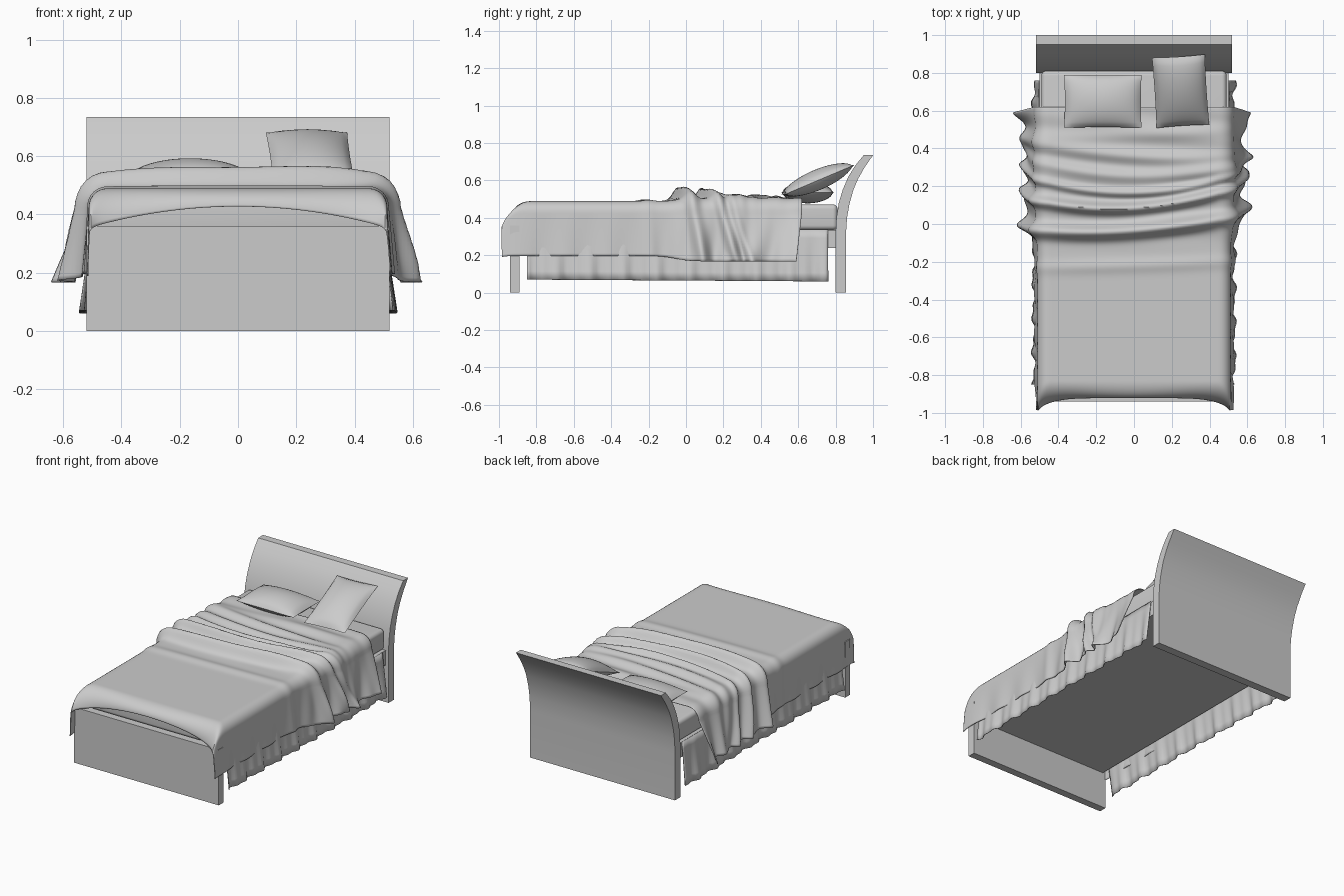
import bpy, bmesh, math
from mathutils import Matrix
from math import sin, cos, pi, exp

if "Cube" in bpy.data.objects:
    bpy.data.objects.remove(bpy.data.objects["Cube"])


def finish(name, bm, angle=40):
    bmesh.ops.recalc_face_normals(bm, faces=bm.faces)
    me = bpy.data.meshes.new(name)
    bm.to_mesh(me)
    bm.free()
    me.polygons.foreach_set("use_smooth", [True] * len(me.polygons))
    me.set_sharp_from_angle(angle=math.radians(angle))
    ob = bpy.data.objects.new(name, me)
    bpy.context.collection.objects.link(ob)
    return ob


def box(name, x, y, z, bevel=0):
    """x, y, z are (min, max) pairs."""
    bm = bmesh.new()
    bmesh.ops.create_cube(bm, size=1)
    for v in bm.verts:
        v.co = [(p[0] + p[1]) / 2 + c * (p[1] - p[0]) for c, p in zip(v.co, (x, y, z))]
    if bevel:
        bmesh.ops.bevel(bm, geom=bm.edges[:], offset=bevel, segments=5, profile=0.5, affect='EDGES')
    return finish(name, bm)


def sheet(name, nu, nv, fn, thick=0.004):
    """Grid surface from fn(u, v) with u, v in 0..1."""
    bm = bmesh.new()
    g = [[bm.verts.new(fn(i / nu, j / nv)) for j in range(nv + 1)] for i in range(nu + 1)]
    for i in range(nu):
        for j in range(nv):
            bm.faces.new((g[i][j], g[i + 1][j], g[i + 1][j + 1], g[i][j + 1]))
    ob = finish(name, bm, 60)
    m = ob.modifiers.new("cloth_thickness", 'SOLIDIFY')
    m.thickness = thick
    m.offset = 0
    return ob


# Headboard: side profile swept across the bed
front = [(.80, 0), (.80, .33), (.804, .40), (.817, .48), (.838, .55), (.868, .62), (.905, .68), (.95, .735)]
back = [(1.0, .735), (.955, .67), (.921, .61), (.895, .55), (.873, .47), (.861, .40), (.855, .31), (.855, 0)]
bm = bmesh.new()
face = bm.faces.new([bm.verts.new((-.52, y, z)) for y, z in front + back])
ext = bmesh.ops.extrude_face_region(bm, geom=[face])
bmesh.ops.translate(bm, vec=(1.04, 0, 0),
                    verts=[e for e in ext["geom"] if isinstance(e, bmesh.types.BMVert)])
finish("headboard", bm, 30)

# Footboard, base and mattress
box("footboard", (-.52, .52), (-.94, -.89), (0, .36))
box("base", (-.50, .50), (-.90, .81), (.24, .335))
box("mattress", (-.49, .49), (-.87, .81), (.335, .472), .025)


# Hanging bed skirt on both long sides
def skirt(side):
    def fn(u, v):
        y = -.85 + 1.61 * u
        z = .338 - v * (.268 + .01 * u)
        x = .503 + v * (.028 + .009 * sin(34 * y + side) + .006 * sin(71 * y))
        return side * x, y, z
    return fn


for side, label in ((-1, "left"), (1, "right")):
    sheet(label + "_skirt", 100, 6, skirt(side))

# Blanket folds: y position, slope, curvature, height, width
folds = [(-.22, .03, .02, .010, .035), (-.035, .07, .14, .068, .036), (.085, .06, .26, .056, .028),
         (.165, .02, .30, .030, .022), (.255, -.03, .22, .026, .035),
         (.36, -.06, .12, .018, .035), (.47, .04, .05, .012, .04)]
FLAT, R, HANG = .45, .06, .25
ARC = R * pi / 2
TOTAL = FLAT + ARC + HANG


def blanket(u, v):
    a = (u * 2 - 1) * TOTAL
    s, d = (1 if a > 0 else -1), abs(a)
    # lengthwise: flat top, then rounded over the foot end
    if v < .9:
        y, w = .62 - 1.45 * v / .9, 0
    else:
        w = (v - .9) / .1
        y = -.83 - .09 * sin(w * pi / 2)
    # crosswise: flat top, rounded edge, hanging side
    t = min(1, max(0, (d - FLAT - ARC) / HANG))
    ang = min(1, max(0, (d - FLAT) / ARC)) * pi / 2
    x = min(d, FLAT) + R * sin(ang)
    rear = 1 / (1 + exp(-(y + .05) / .04))
    drop = R * (1 - cos(ang)) + t * (.23 + .03 * rear)
    edge = min(1, d / .52)
    fdrop = (.06 + .075 * edge ** 2) * (1 - cos(w * pi / 2))
    z = .487 - math.hypot(drop, fdrop * (1 - .5 * t))
    # folds push outward along the surface normal
    lift = .014 * rear * (1 - .4 * t)
    for y0, k, c, h, wd in folds:
        yc = y0 + k * a + c * a * a
        lift += h * (1 - .45 * edge ** 3) * exp(-((y - yc) / wd) ** 2)
    lift += .004 * rear * sin(40 * y + 6 * a) * (1 + t)
    x += lift * sin(ang) * (1 + .5 * t)
    z += lift * cos(ang)
    # flared hem, head-end ears and foot-end corners
    x += t * (.012 + .035 * rear + .006 * sin(28 * y + s)) + .065 * t * exp(-((y - .63) / .06) ** 2)
    y -= w * .065 * edge ** 6
    if v < .5:
        y -= .03 * t * (1 - v * 2)
    return s * x, y, z


sheet("blanket", 110, 170, blanket)


# Pillows: two bulging faces that meet in a sharp seam
def pillow(name, sx, sy, thick, matrix):
    n = 20
    bm = bmesh.new()
    for side in (1, -1):
        def point(i, j):
            p, q = i / n * 2 - 1, j / n * 2 - 1
            h = ((1 - p * p) * (1 - q * q)) ** .6
            pinch = .02
            return (p * sx / 2 * (1 - pinch * (1 - q * q)), q * sy / 2 * (1 - pinch * (1 - p * p)),
                    side * h * thick / 2)
        g = [[bm.verts.new(point(i, j)) for j in range(n + 1)] for i in range(n + 1)]
        for i in range(n):
            for j in range(n):
                bm.faces.new((g[i][j], g[i + 1][j], g[i + 1][j + 1], g[i][j + 1]))
    bmesh.ops.remove_doubles(bm, verts=bm.verts, dist=1e-5)
    bmesh.ops.transform(bm, matrix=matrix, verts=bm.verts)
    finish(name, bm, 50)


pillow("flat_pillow", .41, .28, .115, Matrix.Translation((-.165, .65, .535)))
pillow("leaning_pillow", .28, .405, .11,
       Matrix.Translation((.247, .703, .603)) @ Matrix.Rotation(.065, 4, 'Z') @ Matrix.Rotation(.40, 4, 'X'))
